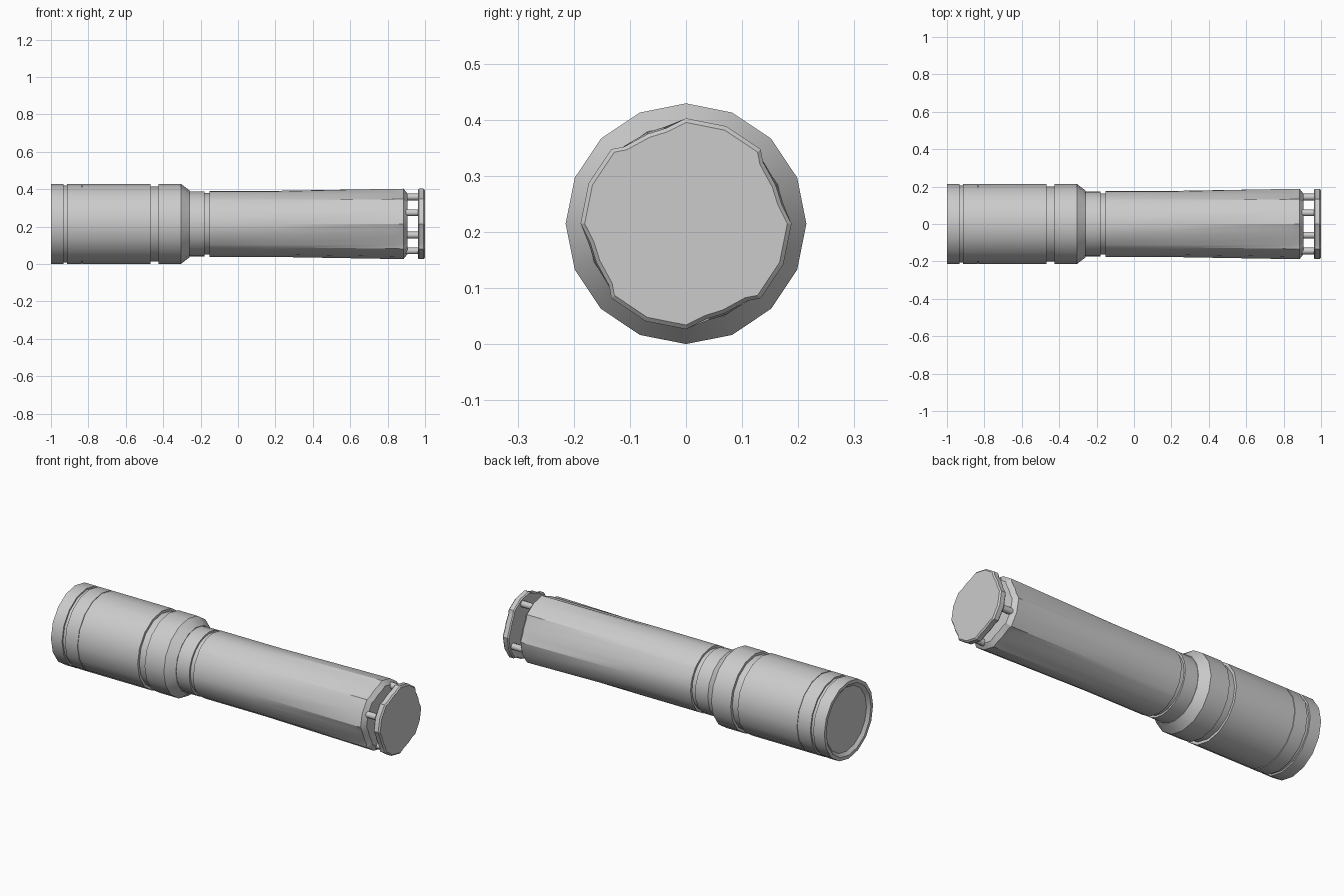
import bpy, bmesh, math

if "Cube" in bpy.data.objects:
    bpy.data.objects.remove(bpy.data.objects["Cube"])

AXIS_Z = 0.2145


def make(name, rings, close_start=True, close_end=True, smooth=25):
    """Loft matching rings of points into one capped skin."""
    bm = bmesh.new()
    loops = [[bm.verts.new(p) for p in ring] for ring in rings]
    n = len(loops[0])
    for a, b in zip(loops, loops[1:]):
        for i in range(n):
            j = (i + 1) % n
            bm.faces.new((a[i], a[j], b[j], b[i]))
    if close_start:
        bm.faces.new(loops[0][::-1])
    if close_end:
        bm.faces.new(loops[-1])
    bmesh.ops.recalc_face_normals(bm, faces=bm.faces)
    mesh = bpy.data.meshes.new(name)
    bm.to_mesh(mesh)
    bm.free()
    obj = bpy.data.objects.new(name, mesh)
    bpy.context.collection.objects.link(obj)
    bpy.ops.object.select_all(action='DESELECT')
    obj.select_set(True)
    bpy.context.view_layer.objects.active = obj
    bpy.ops.object.shade_smooth_by_angle(angle=math.radians(smooth))
    return obj


def polar(x, section, cy=0, cz=0):
    """Ring around the x axis; angles run clockwise from the top."""
    return [(x, cy + r * math.sin(math.radians(a)),
             AXIS_Z + cz + r * math.cos(math.radians(a))) for a, r in section]


def circle(r, n=16):
    return [(360 * i / n, r) for i in range(n)]


def lathe(name, profile, n=16):
    return make(name, [polar(x, circle(r, n)) for x, r in profile])


# Four raised pads alternating with four shallow, one-sided flutes
QUARTER = [(0, 0.188), (22.5, 0.188), (45, 0.188), (51.2, 0.176), (67, 0.174), (78.4, 0.174)]
FLUTED = [(a + 90 * q, r) for q in range(4) for a, r in QUARTER]


def fluted(scale=1.0):
    return [(a, r * scale) for a, r in FLUTED]


def blend(t, r0=0.177):
    return [(a, r0 + (r - r0) * t) for a, r in FLUTED]


# Lamp head with recessed lens, retaining grooves and tapered shoulder
R = 0.2145
lathe("lamp_head", [
    (-0.985, 0.178), (-1.0, 0.196), (-1.0, R),
    (-0.932, R), (-0.932, 0.206), (-0.914, 0.206), (-0.914, R),
    (-0.837, R), (-0.837, 0.211), (-0.832, 0.211), (-0.832, R),
    (-0.467, R), (-0.467, 0.2), (-0.424, 0.2), (-0.424, R),
    (-0.306, R), (-0.258, 0.178), (-0.258, 0.165)])

# Neck collar and its groove
lathe("neck", [(-0.27, 0.174), (-0.178, 0.174), (-0.178, 0.164),
               (-0.145, 0.164)], 24)

# Handle, round at the neck and fluted towards the tail
make("handle", [polar(-0.152, blend(0)), polar(0.22, blend(0)),
                polar(0.84, blend(0.97)), polar(0.885, blend(1)),
                polar(0.905, fluted(0.87))])

# Tail cap held off the handle by four posts
make("tail_cap", [polar(0.962, fluted(0.97)), polar(0.968, fluted()),
                  polar(0.993, fluted()), polar(1.0, fluted(0.96))])
for i in range(4):
    a = math.radians(22.5 + 90 * i)
    cy, cz = 0.156 * math.sin(a), 0.156 * math.cos(a)
    make(f"tail_post_{i + 1}", [polar(x, circle(0.018, 8), cy, cz)
                                for x in (0.89, 0.97)], smooth=50)
